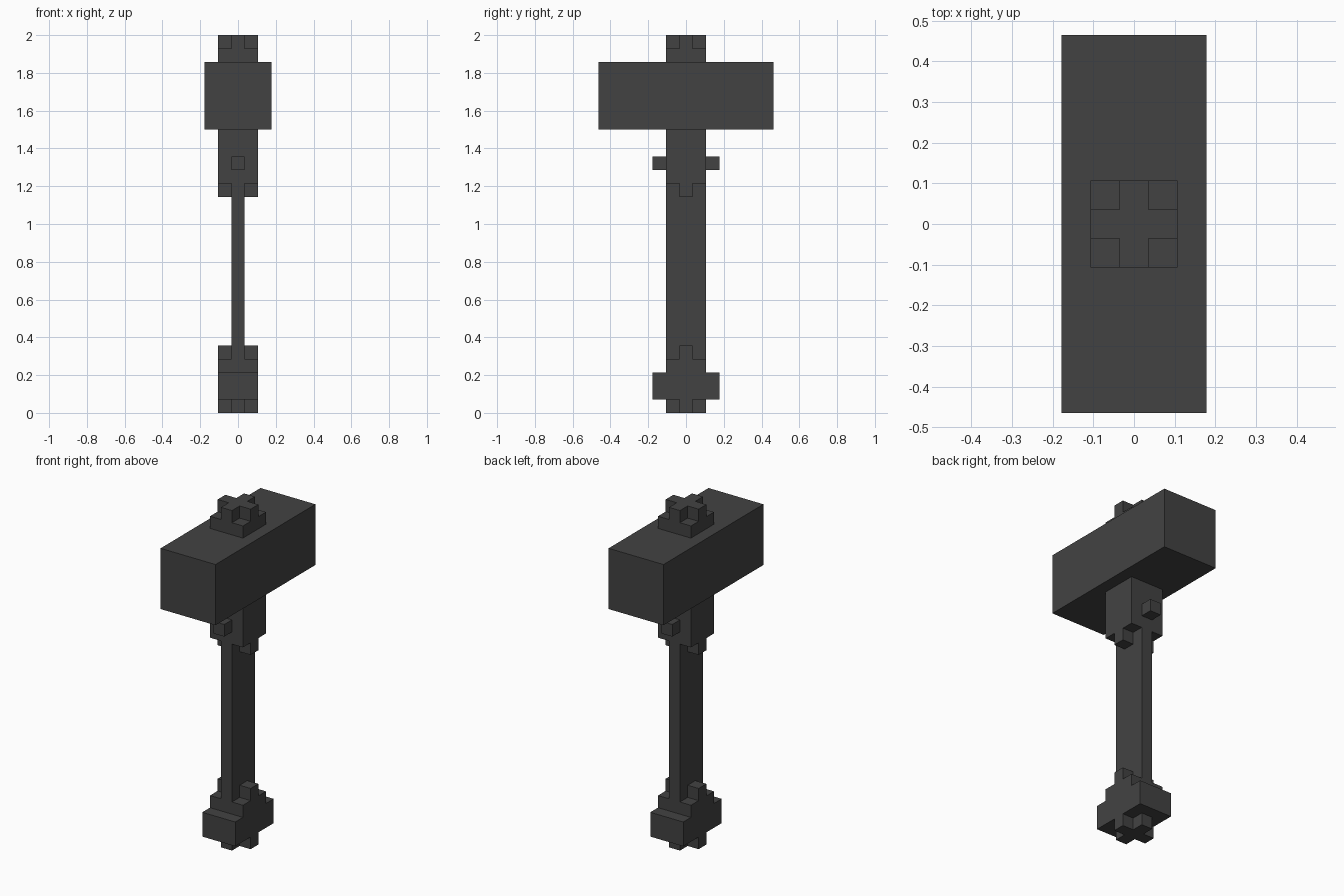
import bpy, bmesh

U = 2 / 28  # one block unit; the hammer is 28 blocks tall

default = bpy.data.objects.get("Cube")
if default:
    bpy.data.objects.remove(default, do_unlink=True)

# Single dark iron colour
iron = bpy.data.materials.new("dark_iron")
iron.use_nodes = True
colour = (0.055, 0.055, 0.055, 1)
iron.diffuse_color = colour
bsdf = next(n for n in iron.node_tree.nodes if n.type == 'BSDF_PRINCIPLED')
bsdf.inputs["Base Color"].default_value = colour
bsdf.inputs["Roughness"].default_value = 0.8


def prism(name, outline, z0, z1):
    """Extrude a flat outline, given in block units, from z0 up to z1."""
    bm = bmesh.new()
    base = bm.faces.new([bm.verts.new((x * U, y * U, z0 * U)) for x, y in outline])
    up = bmesh.ops.extrude_face_region(bm, geom=[base])
    for v in up["geom"]:
        if isinstance(v, bmesh.types.BMVert):
            v.co.z = z1 * U
    bmesh.ops.recalc_face_normals(bm, faces=bm.faces[:])
    mesh = bpy.data.meshes.new(name)
    bm.to_mesh(mesh)
    bm.free()
    mesh.materials.append(iron)
    obj = bpy.data.objects.new(name, mesh)
    bpy.context.scene.collection.objects.link(obj)
    return obj


def block(name, width, depth, z0, z1, y=0):
    w, d = width / 2, depth / 2
    return prism(name, [(-w, y - d), (w, y - d), (w, y + d), (-w, y + d)], z0, z1)


def cross(name, z0):
    """One-block-tall plus shape, three blocks across."""
    a, b = 0.5, 1.5
    quarter = [(b, a), (a, a), (a, b)]
    outline = []
    for _ in range(4):
        outline += quarter
        quarter = [(-y, x) for x, y in quarter]
    return prism(name, outline, z0, z0 + 1)


# Pommel at the foot of the handle
cross("pommel_tip", 0)
block("pommel", 3, 5, 1, 3)
block("pommel_cap", 3, 3, 3, 4)
cross("pommel_prongs", 4)

# Handle
block("handle", 1, 3, 5, 16)

# Collar under the head, with a peg front and back
cross("collar_prongs", 16)
block("collar", 3, 3, 17, 21)
for side, y in (("front", -2), ("back", 2)):
    block(side + "_collar_peg", 1, 1, 18, 19, y)

# Head and finial
block("hammer_head", 5, 13, 21, 26)
block("finial_base", 3, 3, 26, 27)
cross("finial_tip", 27)
